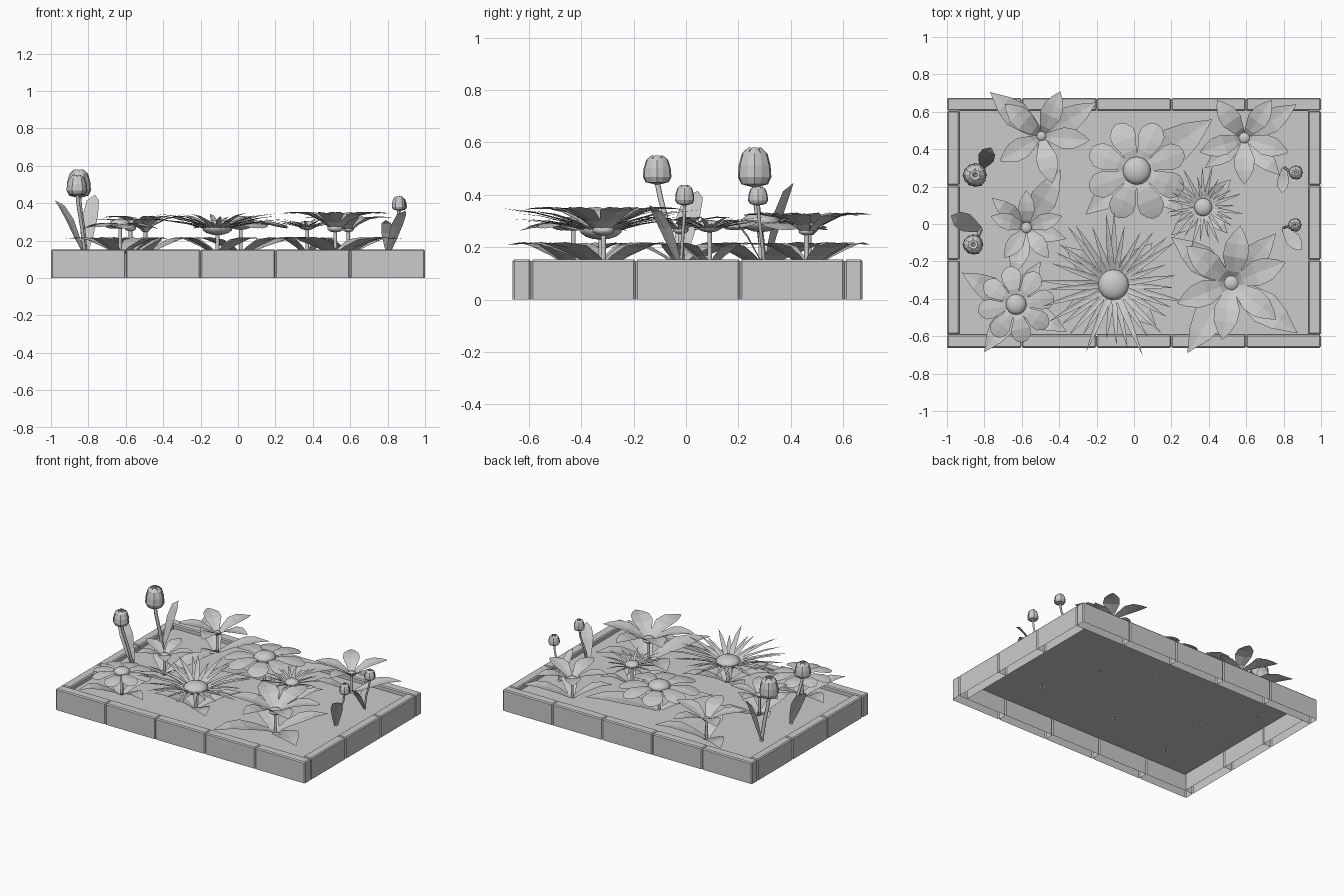
import bpy, bmesh, math, random
from mathutils import Vector

if "Cube" in bpy.data.objects:
    bpy.data.objects.remove(bpy.data.objects["Cube"])
random.seed(4)
SOIL = 0.122

def finish(bm, name):
    me = bpy.data.meshes.new(name)
    bm.to_mesh(me)
    bm.free()
    ob = bpy.data.objects.new(name, me)
    bpy.context.collection.objects.link(ob)
    return ob

def blade(bm, base, ang, prof, fold=0.3):
    """Three-column strip; prof rows are (distance out, height, half width)."""
    d = Vector((math.cos(ang), math.sin(ang), 0))
    s = Vector((-d.y, d.x, 0))
    up = Vector((0, 0, 1))
    rows = []
    for r, h, w in prof:
        c = Vector(base) + d * r + up * h
        if w < 0.002:
            rows.append([bm.verts.new(c)] * 3)
        else:
            rows.append([bm.verts.new(c + s * (k * w) + up * (abs(k) * fold * w)) for k in (-1, 0, 1)])
    for a, b in zip(rows, rows[1:]):
        for i in (0, 1):
            f = list(dict.fromkeys([a[i], a[i + 1], b[i + 1], b[i]]))
            if len(f) > 2:
                bm.faces.new(f)

def tube(name, pts, r):
    cu = bpy.data.curves.new(name, 'CURVE')
    cu.dimensions = '3D'
    cu.bevel_depth = r
    cu.bevel_resolution = 1
    sp = cu.splines.new('POLY')
    sp.points.add(len(pts) - 1)
    for p, q in zip(sp.points, pts):
        p.co = (*q, 1)
    ob = bpy.data.objects.new(name, cu)
    bpy.context.collection.objects.link(ob)

def dome(name, loc, r, squash=0.5):
    bm = bmesh.new()
    bmesh.ops.create_uvsphere(bm, u_segments=16, v_segments=8, radius=r)
    for v in bm.verts:
        v.co.z *= squash
    for f in bm.faces:
        f.smooth = True
    finish(bm, name).location = loc

# petal outlines: fraction of length, rise, half width (all relative to length)
LILY = [(.03, 0, .05), (.2, .15, .12), (.45, .27, .22), (.68, .31, .2), (.87, .31, .1), (1, .3, 0)]
DAISY = [(.1, 0, .08), (.4, .06, .15), (.65, .05, .25), (.82, .01, .25), (.95, -.03, .15), (1, -.05, .05)]
SPIKE = [(.1, 0, .04), (.4, .1, .045), (.7, .16, .03), (1, .19, 0)]
LEAF = [(0, -.02, .06), (.25, .22, .14), (.5, .4, .2), (.72, .48, .14), (1, .46, 0)]

def scaled(prof, s, hs=None):
    hs = s if hs is None else hs
    return [(r * s, h * hs, w * s) for r, h, w in prof]

def flower(kind, x, y, z, size, count, start, core, leaves):
    # petals
    bm = bmesh.new()
    for i in range(count):
        a = math.radians(start) + i * math.tau / count
        if kind == "spiky":
            L = size * random.uniform(.72, 1)
            tilt = L * (1.2 if i % 2 else .8)
            blade(bm, (x, y, z), a + random.uniform(-.06, .06), scaled(SPIKE, L, tilt), .2)
        elif kind == "lily":
            blade(bm, (x, y, z), a, scaled(LILY, size), .12)
        else:
            blade(bm, (x, y, z + .008 * (i % 2)), a, scaled(DAISY, size), -.08)
    finish(bm, kind + "_petals")
    # flower centre and stem
    dome(kind + "_centre", (x, y, z + .015), core, .5)
    tube(kind + "_stem", [(x, y, SOIL - .002), (x, y, z + .005)], .01)
    # ground leaves towards given tips
    bm = bmesh.new()
    for tx, ty in leaves:
        L = math.hypot(tx - x, ty - y)
        blade(bm, (x, y, SOIL), math.atan2(ty - y, tx - x), scaled(LEAF, L, .19), .1)
    finish(bm, kind + "_leaves")

def tulip(x, y, z0, z1, r, base, tip, lw):
    # six curved petals forming the closed bud
    bm = bmesh.new()
    h = z1 - z0
    prof = [(.2, 0), (.8, .07), (1, .25), (.95, .55), (.76, .85), (.4, 1)]
    half = [.58, .6, .62, .6, .55, .42]
    for i in range(6):
        k = r * (1 if i % 2 else .95)
        rows = []
        for (pr, ph), hw in zip(prof, half):
            rows.append([bm.verts.new((x + k * pr * (1 - .04 * abs(j)) * math.cos(i * math.tau / 6 + j * hw),
                                       y + k * pr * (1 - .04 * abs(j)) * math.sin(i * math.tau / 6 + j * hw),
                                       z0 + ph * h)) for j in (-1, 0, 1)])
        for a, b in zip(rows, rows[1:]):
            for j in (0, 1):
                bm.faces.new((a[j], a[j + 1], b[j + 1], b[j]))
    finish(bm, "tulip_bud")
    # curved stem
    bx, by = base
    tube("tulip_stem", [(bx, by, SOIL), (bx + (x - bx) * .35, by + (y - by) * .45, SOIL + (z0 - SOIL) * .45),
                        (x + (bx - x) * .15, y + (by - y) * .15, z0 - .05), (x, y, z0 + .01)], r * .18)
    # upright leaf
    bm = bmesh.new()
    L = math.hypot(tip[0] - bx, tip[1] - by)
    H = tip[2] - SOIL
    blade(bm, (bx, by, SOIL), math.atan2(tip[1] - by, tip[0] - bx),
          [(0, 0, .012), (.25 * L, .3 * H, lw * .7), (.5 * L, .62 * H, lw), (.78 * L, .88 * H, lw * .8), (L, H, 0)], .2)
    finish(bm, "tulip_leaf")

def brick(x0, x1, y0, y1):
    """Bevelled brick, hollow and open underneath."""
    bm = bmesh.new()
    bmesh.ops.create_cube(bm, size=1)
    for v in bm.verts:
        v.co = ((x0 + x1) / 2 + v.co.x * (x1 - x0), (y0 + y1) / 2 + v.co.y * (y1 - y0), .0765 + v.co.z * .153)
    low = [f for f in bm.faces if f.calc_center_median().z < .01]
    bmesh.ops.delete(bm, geom=low, context='FACES')
    edges = [e for e in bm.edges if len(e.link_faces) == 2]
    bmesh.ops.bevel(bm, geom=edges, offset=.007, segments=1, affect='EDGES')
    finish(bm, "border_brick")

# brick border
for i in range(5):
    x = -1 + .4 * i
    brick(x, x + .399, -.662, -.592)
    brick(x, x + .399, .606, .674)
for i in range(3):
    y = -.591 + .399 * i
    brick(-1, -.934, y, y + .398)
    brick(.932, .999, y, y + .398)

# soil
bm = bmesh.new()
bmesh.ops.create_grid(bm, x_segments=1, y_segments=1, size=1)
for v in bm.verts:
    v.co = (v.co.x * .935, v.co.y * .6 + .007, SOIL)
finish(bm, "soil")

# open flowers
flower("lily", -.495, .47, .245, .26, 5, 67, .025, [(-.77, .705), (-.2, .65), (-.43, .2)])
flower("lily", .59, .46, .245, .25, 5, 54, .03, [(.87, .64), (.38, .3), (.78, .26)])
flower("lily", .52, -.315, .25, .31, 6, 81, .043, [(.285, -.69), (.875, -.585), (.2, -.07), (.76, -.05)])
flower("lily", -.575, -.02, .25, .2, 5, 90, .03, [(-.39, .29), (-.76, .14), (-.65, -.28), (-.36, -.08)])
flower("daisy", .015, .285, .28, .27, 8, 22, .075, [(.42, .56), (-.26, .05), (.27, .06)])
flower("daisy", -.63, -.43, .275, .205, 8, 10, .055, [(-.8, -.685), (-.92, -.26), (-.36, -.575), (-.5, -.2)])
flower("spiky", -.11, -.325, .255, .41, 33, 0, .083, [(-.37, -.12), (.12, -.55), (.1, -.1), (-.36, -.45)])
flower("spiky", .37, .09, .265, .235, 26, 5, .048, [(.2, -.06), (.52, .24), (.5, -.05)])

# tulips along both ends
tulip(-.85, .262, .43, .58, .067, (-.815, .3), (-.765, .41, .445), .045)
tulip(-.86, -.11, .44, .55, .057, (-.82, -.03), (-.98, .045, .415), .05)
tulip(.865, .275, .36, .432, .04, (.805, .3), (.79, .165, .31), .032)
tulip(.86, -.005, .36, .438, .038, (.8, -.02), (.895, -.14, .36), .04)
